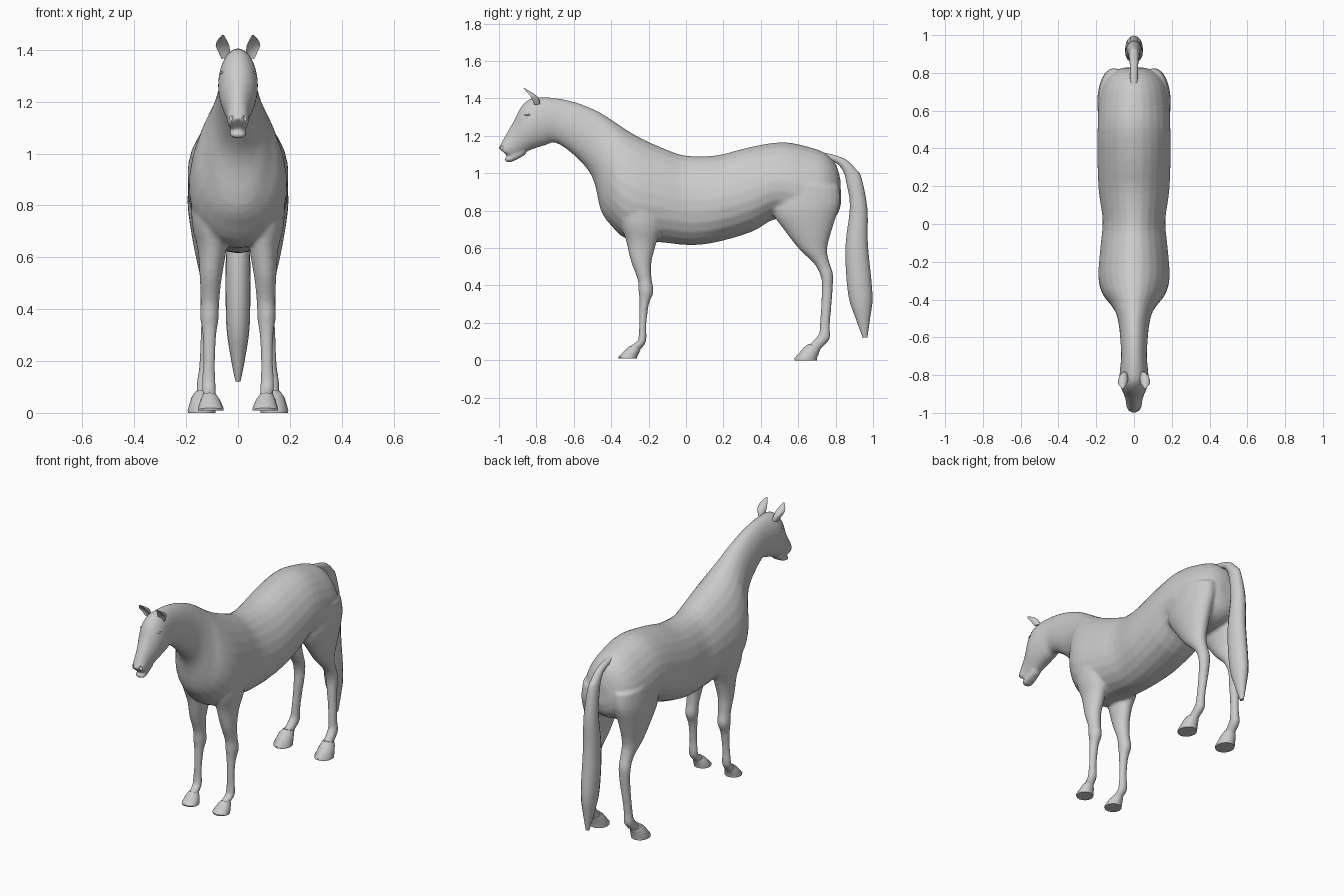
import bpy, bmesh, math
from mathutils import Vector

# A section is (y, z of one edge, y, z of the opposite edge, half width, centre x)


def smooth_path(secs, steps):
    """Catmull-Rom interpolation between sections."""
    out, n = [], len(secs)
    for i in range(n - 1):
        p = [secs[max(i - 1, 0)], secs[i], secs[i + 1], secs[min(i + 2, n - 1)]]
        for k in range(steps):
            t = k / steps
            out.append([0.5 * (2 * b + (c - a) * t + (2 * a - 5 * b + 4 * c - d) * t * t
                               + (3 * b - a - 3 * c + d) * t ** 3)
                        for a, b, c, d in zip(*p)])
    return out + [list(secs[-1])]


def loft(bm, secs, side=1, seg=24, steps=3, cup=1.0):
    """Skin elliptical rings; the seventh number of a section makes it egg-shaped."""
    secs = [list(s) + [0.0] * (7 - len(s)) for s in secs]
    rings = []
    for y1, z1, y2, z2, w, x, egg in smooth_path(secs, steps):
        mid = Vector((side * x, (y1 + y2) / 2, (z1 + z2) / 2))
        half = Vector((0, (y1 - y2) / 2, (z1 - z2) / 2))
        ring = []
        for k in range(seg):
            a = 2 * math.pi * k / seg
            c, s = math.cos(a), math.sin(a)
            wide = w * c * (1 - egg * s)
            if s > 0:
                s *= cup
            ring.append(bm.verts.new(mid + half * s + Vector((wide, 0, 0))))
        rings.append(ring)
    for r, q in zip(rings, rings[1:]):
        for k in range(seg):
            j = (k + 1) % seg
            bm.faces.new((r[k], r[j], q[j], q[k]))
    bm.faces.new(rings[0])
    bm.faces.new(rings[-1])


def finish(bm, name, angle=None):
    bmesh.ops.recalc_face_normals(bm, faces=bm.faces)
    me = bpy.data.meshes.new(name)
    bm.to_mesh(me)
    bm.free()
    for p in me.polygons:
        p.use_smooth = True
    if angle:
        me.set_sharp_from_angle(angle=math.radians(angle))
    ob = bpy.data.objects.new(name, me)
    bpy.context.scene.collection.objects.link(ob)
    return ob


def ellipsoid(bm, centre, radii):
    vs = bmesh.ops.create_uvsphere(bm, u_segments=16, v_segments=10, radius=1)["verts"]
    for v in vs:
        v.co = Vector(c + r * p for c, r, p in zip(centre, radii, v.co))


# Trunk from rump to shoulder
trunk = [(.825, .97, .83, .85, .05), (.80, 1.05, .81, .78, .11),
         (.74, 1.11, .74, .73, .165), (.64, 1.145, .62, .72, .187),
         (.51, 1.166, .48, .755, .192), (.337, 1.139, .36, .69, .193),
         (.166, 1.096, .18, .635, .186), (0, 1.094, .03, .615, .165),
         (-.107, 1.128, -.13, .63, .177), (-.24, 1.187, -.31, .645, .188),
         (-.33, 1.24, -.40, .72, .165)]
# Neck and head down to the muzzle
neck_head = [(-.386, 1.278, -.455, .80, .125), (-.46, 1.325, -.487, .94, .095),
             (-.546, 1.364, -.53, 1.025, .08), (-.62, 1.387, -.62, 1.115, .072),
             (-.70, 1.402, -.70, 1.163, .068), (-.787, 1.406, -.75, 1.15, .074),
             (-.84, 1.395, -.80, 1.135, .077), (-.885, 1.35, -.84, 1.12, .07),
             (-.92, 1.28, -.885, 1.10, .054), (-.955, 1.22, -.915, 1.088, .044),
             (-.985, 1.167, -.935, 1.088, .042), (-1.002, 1.135, -.96, 1.097, .034)]
jaw = [(-.87, 1.14, -.855, 1.10, .03), (-.92, 1.105, -.91, 1.07, .033),
       (-.955, 1.087, -.945, 1.058, .033), (-.975, 1.078, -.968, 1.064, .02)]
fore_leg = [(-.36, .88, -.12, .88, .07, .112), (-.35, .74, -.13, .72, .068, .11),
            (-.32, .636, -.16, .62, .055, .10), (-.295, .53, -.185, .52, .043, .105),
            (-.259, .433, -.183, .43, .036, .108), (-.254, .37, -.173, .365, .036, .11),
            (-.249, .31, -.198, .30, .027, .11), (-.251, .19, -.212, .19, .023, .112),
            (-.253, .13, -.211, .12, .027, .113), (-.262, .10, -.22, .085, .027, .112),
            (-.30, .075, -.245, .055, .025, .108), (-.31, .05, -.265, .035, .025, .106)]
hind_leg = [(.48, .95, .82, .93, .085, .10), (.46, .80, .825, .84, .085, .11),
            (.53, .69, .79, .73, .068, .115), (.605, .594, .755, .60, .05, .112),
            (.69, .51, .768, .52, .037, .108), (.725, .43, .786, .46, .035, .11),
            (.725, .35, .783, .36, .03, .113), (.721, .27, .776, .27, .025, .12),
            (.715, .18, .769, .18, .024, .126), (.708, .135, .769, .115, .028, .13),
            (.665, .09, .728, .07, .027, .134), (.645, .06, .70, .04, .027, .138)]

bm = bmesh.new()
loft(bm, [s + (0, .14) for s in trunk] + [s + (0, .04) for s in neck_head])
loft(bm, jaw)
for side in (1, -1):
    loft(bm, fore_leg, side)
    loft(bm, hind_leg, side)
body = finish(bm, "body")
fuse = body.modifiers.new("fuse", 'REMESH')
fuse.mode = 'VOXEL'
fuse.voxel_size = .009
fuse.use_smooth_shade = True
relax = body.modifiers.new("relax", 'SMOOTH')
relax.factor = .5
relax.iterations = 5

# Nostrils cut into the muzzle
bm = bmesh.new()
for side in (1, -1):
    ellipsoid(bm, (side * .032, -.988, 1.138), (.013, .01, .013))
cutter = finish(bm, "nostril_cutter")
cutter.hide_render = True
cut = body.modifiers.new("nostrils", 'BOOLEAN')
cut.operation = 'DIFFERENCE'
cut.object = cutter

# Hooves
fore_hoof = [(-.30, .078, -.243, .055, .028, .11), (-.318, .062, -.25, .042, .037, .107),
             (-.362, .018, -.262, .016, .05, .105), (-.36, .01, -.262, .01, .049, .105)]
hind_hoof = [(.655, .088, .722, .068, .031, .136), (.63, .068, .715, .05, .041, .139),
             (.58, .01, .70, .01, .054, .14), (.58, 0, .70, 0, .053, .14)]
for name, secs in (("front_hooves", fore_hoof), ("hind_hooves", hind_hoof)):
    bm = bmesh.new()
    for side in (1, -1):
        loft(bm, secs, side, seg=16, steps=1)
    finish(bm, name, 40)

# Cupped ears
ear = [(-.84, 1.36, -.78, 1.37, .018, .045), (-.86, 1.395, -.785, 1.395, .023, .054),
       (-.875, 1.42, -.80, 1.415, .026, .06), (-.88, 1.443, -.83, 1.435, .017, .061),
       (-.874, 1.459, -.868, 1.457, .003, .058)]
bm = bmesh.new()
for side in (1, -1):
    loft(bm, ear, side, seg=16, steps=2, cup=-.3)
finish(bm, "ears", 60)

# Eyes with lids
bm = bmesh.new()
for side in (1, -1):
    ellipsoid(bm, (side * .054, -.846, 1.30), (.015, .016, .012))
    ellipsoid(bm, (side * .055, -.843, 1.312), (.016, .022, .007))
finish(bm, "eyes", 60)

# Tail
tail = [(.74, 1.11, .74, 1.07, .02), (.80, 1.095, .79, 1.06, .02),
        (.86, 1.07, .82, 1.04, .022), (.91, 1.02, .845, 1.00, .026),
        (.937, .98, .857, .95, .03), (.97, .81, .877, .82, .04),
        (.972, .62, .852, .60, .047), (.997, .353, .867, .353, .046),
        (.985, .23, .905, .23, .031), (.97, .123, .945, .12, .01)]
bm = bmesh.new()
loft(bm, tail, seg=16)
finish(bm, "tail", 60)
